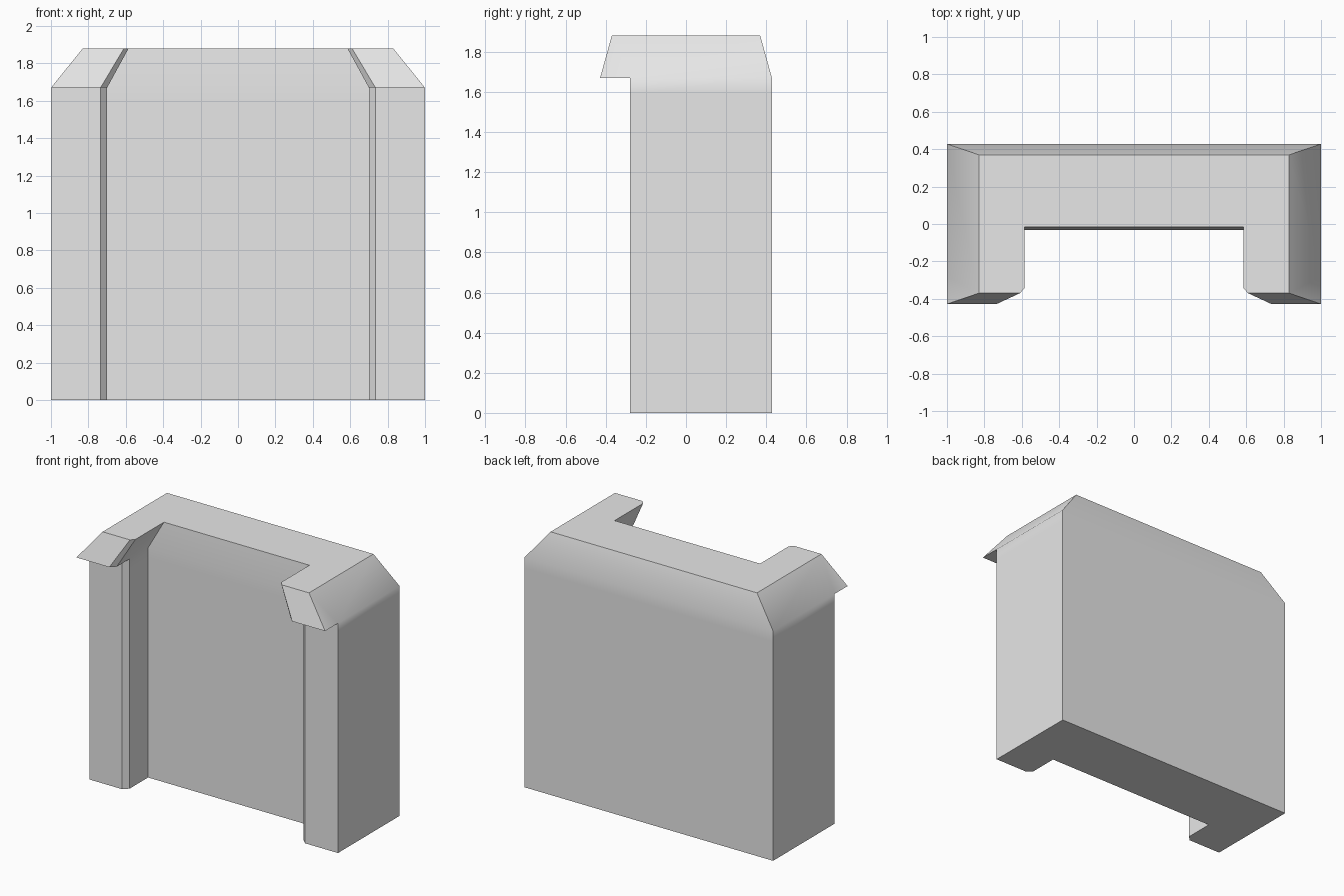
import bpy
import bmesh
import math

cube = bpy.data.objects.get("Cube")
if cube:
    bpy.data.objects.remove(cube, do_unlink=True)

# Main dimensions
HEIGHT, EAVE, HOLD = 1.88, 1.67, 1.59
HALF_DEPTH, LEG_FRONT = 0.428, -0.28


def outline(outer, jamb, chamfer, recess, inset_y, front, shoulder, back):
    """U-shaped outline, right half mirrored to the left."""
    half = [(jamb, recess), (jamb, inset_y if shoulder == front else shoulder + chamfer),
            (jamb, inset_y), (jamb + chamfer, front), (outer, front),
            (outer, shoulder), (outer, back)]
    return half + [(-x, y) for x, y in reversed(half)]


body = outline(1.0, 0.70, 0.035, -0.033, LEG_FRONT + 0.035, LEG_FRONT, LEG_FRONT, HALF_DEPTH)
eave = outline(1.0, 0.70, 0.035, -0.033, -HALF_DEPTH + 0.035, -HALF_DEPTH, LEG_FRONT, HALF_DEPTH)
crown = outline(0.83, 0.585, 0.025, -0.015, -0.343, -0.37, -0.37, 0.37)

# Stack the outlines into one closed shell
bm = bmesh.new()
rings = []
for points, z in [(body, 0), (body, HOLD), (body, EAVE), (eave, EAVE), (crown, HEIGHT)]:
    rings.append([bm.verts.new((x, y, z)) for x, y in points])
for low, high in zip(rings, rings[1:]):
    for i in range(len(low)):
        j = (i + 1) % len(low)
        bm.faces.new((low[i], low[j], high[j], high[i]))
bm.faces.new(list(reversed(rings[0])))
bm.faces.new(rings[-1])
bmesh.ops.remove_doubles(bm, verts=bm.verts[:], dist=0.0005)
bmesh.ops.recalc_face_normals(bm, faces=bm.faces[:])

mesh = bpy.data.meshes.new("alcove_wall")
bm.to_mesh(mesh)
bm.free()
wall = bpy.data.objects.new("alcove_wall", mesh)
bpy.context.collection.objects.link(wall)

# Plain light grey
grey = bpy.data.materials.new("light_grey")
grey.use_nodes = True
grey.diffuse_color = (0.8, 0.8, 0.8, 1)
grey.node_tree.nodes["Principled BSDF"].inputs["Base Color"].default_value = (0.8, 0.8, 0.8, 1)
mesh.materials.append(grey)

# Soft shading over the eave, crisp corners elsewhere
bpy.ops.object.select_all(action="DESELECT")
wall.select_set(True)
bpy.context.view_layer.objects.active = wall
bpy.ops.object.shade_smooth_by_angle(angle=math.radians(41))
